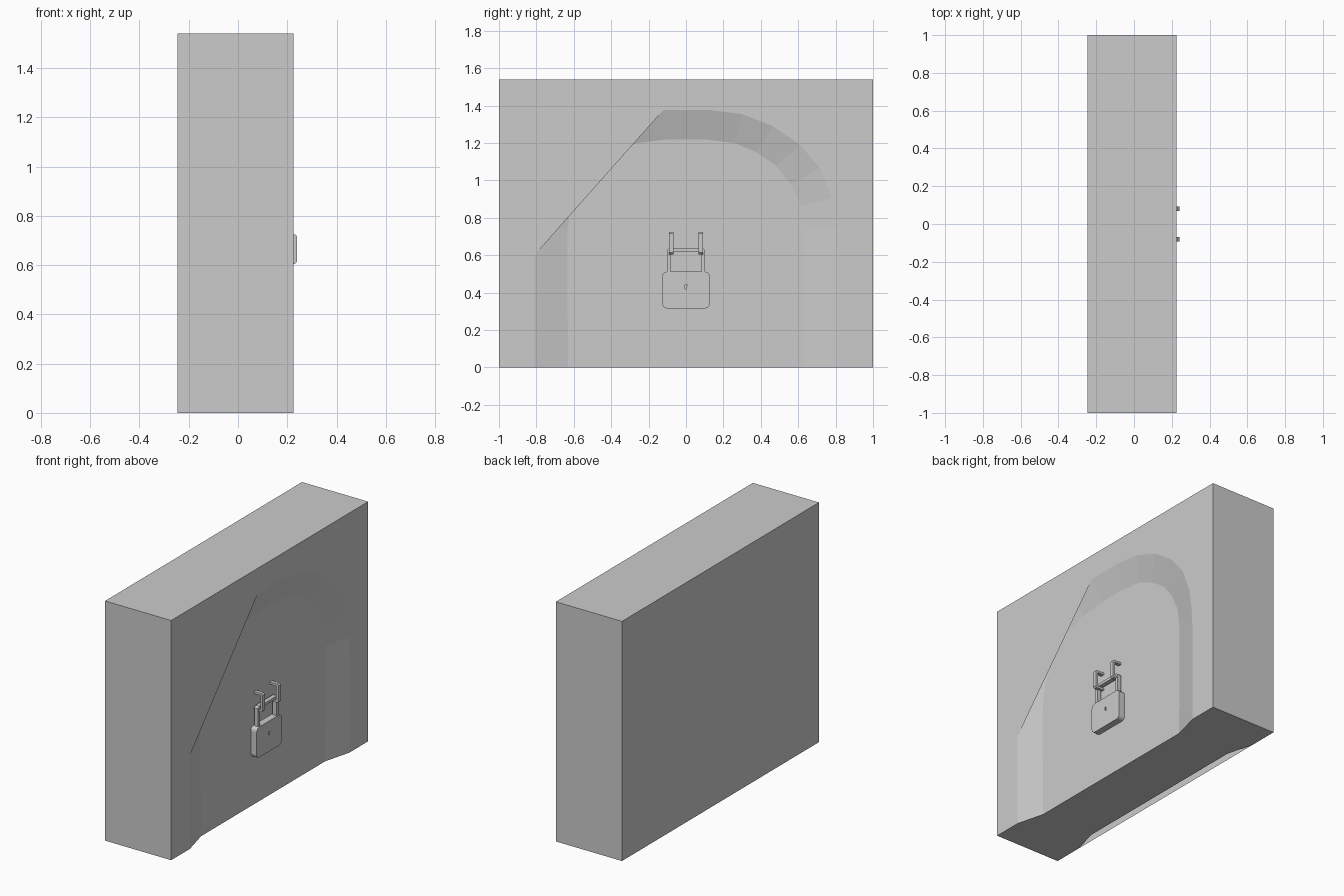
import bpy, bmesh, math
from mathutils import Vector

if "Cube" in bpy.data.objects:
    bpy.data.objects.remove(bpy.data.objects["Cube"])

XF, XB, DEPTH, TOP = 0.225, -0.245, 0.047, 1.54


def finish(name, bm):
    mesh = bpy.data.meshes.new(name)
    bm.to_mesh(mesh)
    bm.free()
    obj = bpy.data.objects.new(name, mesh)
    bpy.context.collection.objects.link(obj)
    return obj


def add_face(bm, pts, facing):
    # one polygon, flipped if needed so it points along 'facing'
    f = bm.faces.new([bm.verts.new(p) for p in pts])
    f.normal_update()
    if f.normal.dot(Vector(facing)) < 0:
        f.normal_flip()


def prism(name, outline, axis, lo, hi):
    # extrude a 2D outline along x (outline = y,z) or y (outline = x,z)
    bm = bmesh.new()
    place = (lambda p, t: (t, p[0], p[1])) if axis == 'x' else (lambda p, t: (p[0], t, p[1]))
    a = [bm.verts.new(place(p, lo)) for p in outline]
    b = [bm.verts.new(place(p, hi)) for p in outline]
    n = len(outline)
    bm.faces.new(a)
    bm.faces.new(b)
    for i in range(n):
        j = (i + 1) % n
        bm.faces.new((a[i], a[j], b[j], b[i]))
    bmesh.ops.recalc_face_normals(bm, faces=bm.faces)
    return finish(name, bm)


def rounded(y0, y1, z0, z1, r, steps=3):
    pts = []
    corners = [(y1 - r, z1 - r), (y0 + r, z1 - r), (y0 + r, z0 + r), (y1 - r, z0 + r)]
    for k, (cy, cz) in enumerate(corners):
        for s in range(steps + 1):
            a = math.pi / 2 * (k + s / steps)
            pts.append((cy + r * math.cos(a), cz + r * math.sin(a)))
    return pts


# arch outlines, right half from floor to crown, then mirrored to the left
outer_half = [(.81, 0), (.81, .6), (.805, .745), (.78, .905), (.715, 1.067),
              (.61, 1.19), (.465, 1.29), (.30, 1.355), (.12, 1.377)]
inner_half = [(.63, 0), (.635, .6), (.633, .74), (.615, .865), (.56, .98),
              (.48, 1.08), (.377, 1.15), (.26, 1.20), (.09, 1.22)]
mirror = lambda half: half + [(-y, z) for y, z in reversed(half)]
outer, inner = mirror(outer_half), mirror(inner_half)

# wall shell with a sloped arched recess on each long side
bm = bmesh.new()
for x, s in ((XF, 1), (XB, -1)):
    xi = x - s * DEPTH
    for i in range(len(outer) - 1):
        quad = [(x, *outer[i]), (x, *outer[i + 1]), (xi, *inner[i + 1]), (xi, *inner[i])]
        mid = Vector((0, -(outer[i][0] + outer[i + 1][0]), 0))
        add_face(bm, quad, mid * 0.01 + Vector((s, 0, 0)))
    add_face(bm, [(xi, y, z) for y, z in inner], (s, 0, 0))
# front face: its opening is cut straight across the upper left of the arch
opening = outer_half + [(-.12, 1.377), (-.81, .6), (-.81, 0)]
add_face(bm, [(XF, y, z) for y, z in opening + [(-1, 0), (-1, TOP), (1, TOP), (1, 0)]], (1, 0, 0))
# plain back, ends, top and notched underside
add_face(bm, [(XB, -1, 0), (XB, 1, 0), (XB, 1, TOP), (XB, -1, TOP)], (-1, 0, 0))
for y in (-1, 1):
    add_face(bm, [(XB, y, 0), (XF, y, 0), (XF, y, TOP), (XB, y, TOP)], (0, y, 0))
add_face(bm, [(XB, -1, TOP), (XF, -1, TOP), (XF, 1, TOP), (XB, 1, TOP)], (0, 0, 1))
xi, xj = XF - DEPTH, XB + DEPTH
add_face(bm, [(XF, -1, 0), (XF, -.81, 0), (xi, -.63, 0), (xi, .63, 0), (XF, .81, 0), (XF, 1, 0),
              (XB, 1, 0), (XB, .81, 0), (xj, .63, 0), (xj, -.63, 0), (XB, -.81, 0), (XB, -1, 0)],
         (0, 0, -1))
bmesh.ops.remove_doubles(bm, verts=bm.verts, dist=1e-5)
finish("wall", bm)

# padlock body with a shallow keyhole
body = prism("padlock_body", rounded(-.127, .127, .316, .512, .025), 'x', .18, .222)
hole = [(.007 * math.cos(a), .438 + .007 * math.sin(a))
        for a in [math.radians(-60 + 60 * k) for k in range(6)]]
hole = hole[:5] + [(-.004, .42), (.004, .42)]
cutter = prism("keyhole_cutter", hole, 'x', .205, .24)
cutter.hide_render = True
cutter.hide_set(True)
mod = body.modifiers.new("keyhole", 'BOOLEAN')
mod.object, mod.operation, mod.solver = cutter, 'DIFFERENCE', 'EXACT'

# padlock shackle
prism("padlock_shackle", [(-.102, .505), (-.102, .627), (-.09, .638), (.09, .638), (.102, .627),
                          (.102, .505), (.083, .505), (.083, .62), (-.083, .62), (-.083, .505)],
      'x', .187, .215)

# pair of wall staples that hold the shackle
staple = [(.17, .725), (.231, .725), (.24, .716), (.24, .614), (.231, .605), (.17, .605),
          (.17, .619), (.224, .619), (.224, .711), (.17, .711)]
for side, y in (("left", -.08), ("right", .08)):
    prism("staple_" + side, staple, 'y', y - .012, y + .012)
